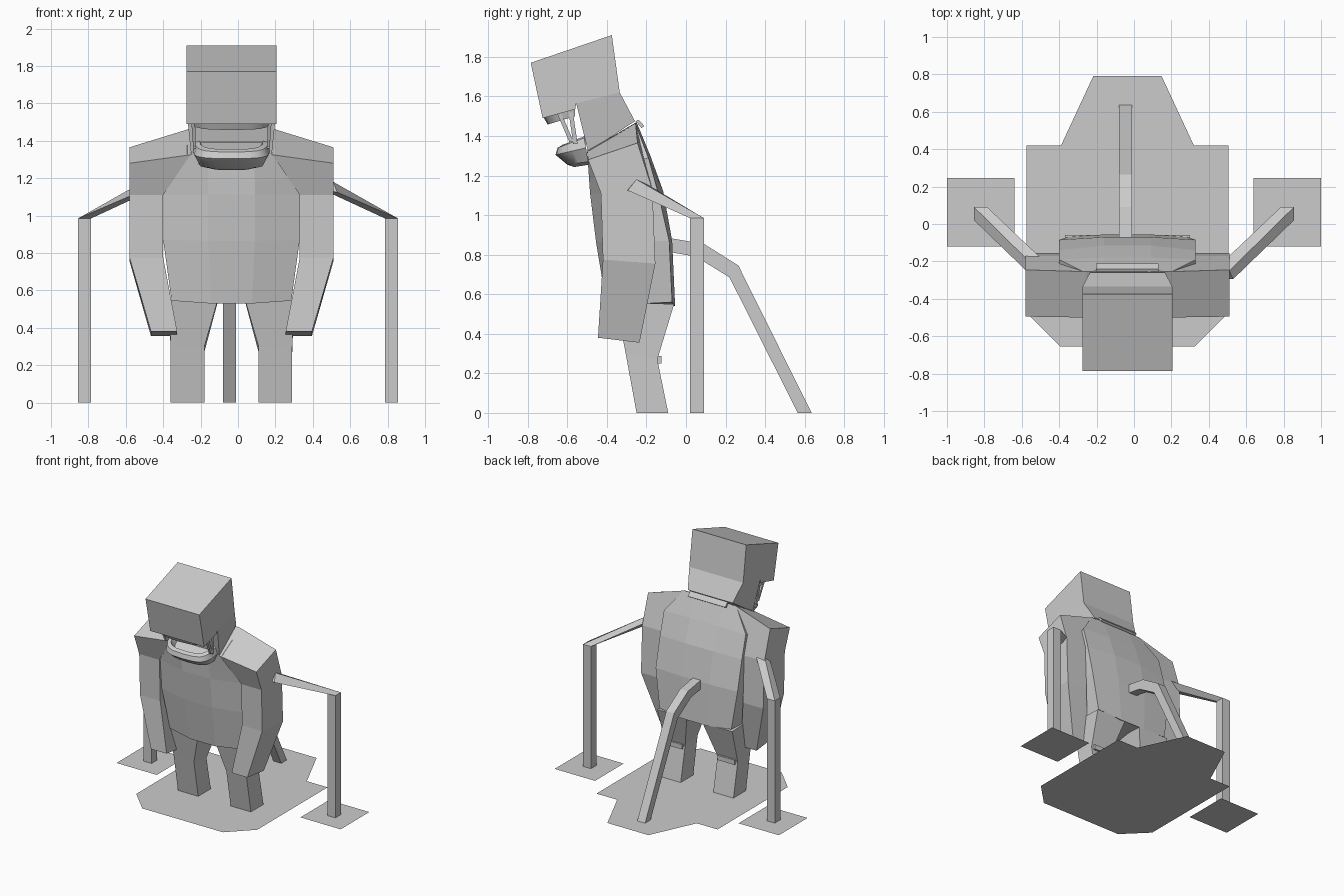
import bpy, bmesh, math

if "Cube" in bpy.data.objects:
    bpy.data.objects.remove(bpy.data.objects["Cube"])

C = -0.035  # centre line of the body


def loft(name, rings, mx=None, cx=0.0):
    """Skin a list of equal-length rings; mx=-1 flips x, cx shifts."""
    bm = bmesh.new()
    s = mx or 1
    rows = [[bm.verts.new((cx + s * x, y, z)) for x, y, z in r] for r in rings]
    n = len(rows[0])
    for a, b in zip(rows, rows[1:]):
        for i in range(n):
            j = (i + 1) % n
            bm.faces.new((a[i], a[j], b[j], b[i]))
    bm.faces.new(rows[0])
    bm.faces.new(rows[-1])
    bmesh.ops.recalc_face_normals(bm, faces=bm.faces)
    me = bpy.data.meshes.new(name)
    bm.to_mesh(me)
    bm.free()
    ob = bpy.data.objects.new(name, me)
    bpy.context.collection.objects.link(ob)
    return ob


def profile(name, pts, x0, x1):
    """Extrude a (y, z) outline along x."""
    return loft(name, [[(x, y, z) for y, z in pts] for x in (x0, x1)])


def plate(name, pts):
    me = bpy.data.meshes.new(name)
    me.from_pydata([(x, y, 0) for x, y in pts], [], [range(len(pts))])
    bpy.context.collection.objects.link(bpy.data.objects.new(name, me))


def quad(xi, xo, yf, yb, zf, zb):
    return [(xi, yf, zf), (xo, yf, zf), (xo, yb, zb), (xi, yb, zb)]


# ground plates
half = [(0.183, 0.79), (0.355, 0.42), (0.54, 0.42), (0.54, -0.475), (0.36, -0.655)]
plate("main_ground_plate", [(C + x, y) for x, y in half] + [(C - x, y) for x, y in half[::-1]])

# torso: front centre, front side, back side, back centre
sections = [  # xc, xs, front centre y, z, front side y, z, back side y, z, back centre y, z
    (0.12, 0.235, -.50, 1.325, -.495, 1.325, -.255, 1.46, -.25, 1.47),
    (0.125, 0.365, -.49, 1.18, -.44, 1.20, -.19, 1.29, -.18, 1.30),
    (0.125, 0.365, -.485, 1.11, -.42, 1.11, -.14, 1.11, -.115, 1.12),
    (0.125, 0.365, -.455, 0.865, -.40, 0.87, -.085, 0.87, -.07, 0.87),
    (0.11, 0.32, -.40, 0.53, -.36, 0.545, -.07, 0.56, -.055, 0.54)]
rings = []
for xc, xs, y1, z1, y2, z2, y3, z3, y4, z4 in sections:
    h = [(xc, y1, z1), (xs, y2, z2), (xs, y3, z3), (xc, y4, z4)]
    rings.append(h + [(-x, y, z) for x, y, z in h[::-1]])
loft("torso", rings, cx=C)

# neck and head
loft("neck", [
    [(-.24, -.555, 1.565), (.24, -.555, 1.565), (.24, -.335, 1.62), (-.24, -.335, 1.62)],
    [(-.215, -.495, 1.32), (.215, -.495, 1.32), (.2, -.258, 1.475), (-.2, -.258, 1.475)]], cx=C)
profile("head", [(-.785, 1.77), (-.375, 1.91), (-.335, 1.62), (-.555, 1.565),
                 (-.56, 1.535), (-.725, 1.49)], C - .24, C + .24)
profile("nape_plate", [(-.255, 1.475), (-.24, 1.482), (-.21, 1.45), (-.225, 1.44)], C - .167, C + .167)


# mouth: U-shaped arcs
def arc(w, yb, yf, zb, zf, n=10):
    out = []
    for i in range(n + 1):
        a = math.pi * i / n
        t = math.sin(a) ** 0.7
        out.append((w * math.copysign(abs(math.cos(a)) ** 0.6, math.cos(a)),
                    yb + (yf - yb) * t, zb + (zf - zb) * t))
    return out


jaw = loft("lower_jaw", [
    arc(.15, -.50, -.60, 1.36, 1.30), arc(.17, -.51, -.625, 1.40, 1.355),
    arc(.195, -.515, -.65, 1.39, 1.34), arc(.205, -.505, -.66, 1.34, 1.305),
    arc(.17, -.495, -.60, 1.27, 1.255), arc(.10, -.49, -.565, 1.255, 1.243)], cx=C)
gum = loft("upper_gum", [arc(.22, -.56, -.72, 1.54, 1.495), arc(.21, -.56, -.70, 1.50, 1.458)], cx=C)
for ob in (jaw, gum):
    bpy.context.view_layer.objects.active = ob
    ob.select_set(True)
    bpy.ops.object.shade_smooth_by_angle(angle=math.radians(35))
    ob.select_set(False)

# tail
profile("tail", [(-.12, .89), (.09, .855), (.265, .745), (.635, 0), (.565, 0), (.22, .685),
                 (.05, .79), (-.12, .82)], -.08, -.01)

for s, side in ((-1, "left"), (1, "right")):
    # arm and shoulder
    loft(side + "_arm", [
        [(.22, -.50, 1.325), (.545, -.495, 1.28), (.545, -.245, 1.365), (.22, -.255, 1.465)],
        quad(.365, .545, -.43, -.17, 1.11, 1.13),
        quad(.365, .545, -.42, -.155, .775, .755),
        quad(.29, .43, -.445, -.235, .38, .355)], s, C)
    # leg
    loft(side + "_leg", [
        quad(.07, .335, -.355, -.06, .56, .55),
        quad(.145, .325, -.305, -.145, .30, .27),
        quad(.145, .325, -.25, -.09, 0, 0)], s, C)
    loft(side + "_knee_band", [quad(.16, .31, -.16, -.125, z, z) for z in (.25, .288)], s, C)
    # jaw links
    for k, (y0, z0, y1, z1) in enumerate(((-.64, 1.51, -.58, 1.37), (-.585, 1.53, -.56, 1.36))):
        loft(f"{side}_jaw_link_{k}", [quad(.195, .215, y0 - .01, y0 + .012, z0, z0),
                                      quad(.19, .205, y1 - .01, y1 + .012, z1, z1)], s, C)
    # standing side limb, with its foot plate
    loft(side + "_side_post", [quad(.785, .855, .02, .09, z, z) for z in (0, .985)], s)
    loft(side + "_side_strut", [
        quad(.785, .855, .02, .09, .985, .985),
        [(.45, -.29, 1.14), (.53, -.295, 1.125), (.51, -.25, 1.18), (.43, -.245, 1.185)]], s)
    plate(side + "_foot_plate", [(s * x, y) for x, y in
                                 ((.64, -.12), (1, -.12), (1, .245), (.64, .245))][::s])
